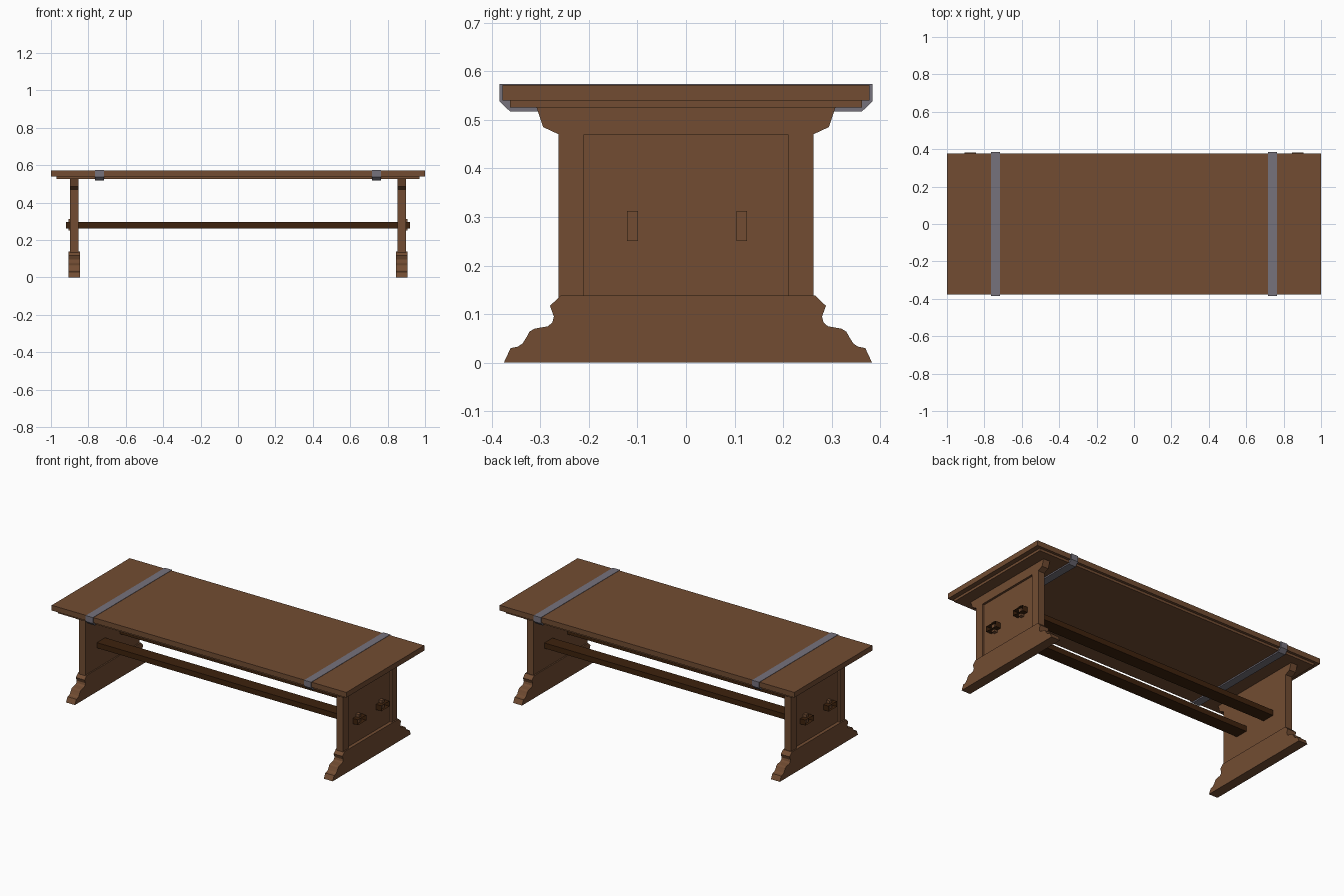
import bpy, bmesh

if "Cube" in bpy.data.objects:
    bpy.data.objects.remove(bpy.data.objects["Cube"])


def material(name, rgb):
    m = bpy.data.materials.new(name)
    m.diffuse_color = (*rgb, 1)
    m.use_nodes = True
    m.node_tree.nodes["Principled BSDF"].inputs["Base Color"].default_value = m.diffuse_color
    return m


WOOD = material("brown wood", (0.168, 0.073, 0.032))
DARK = material("dark wood", (0.048, 0.016, 0.004))
METAL = material("grey metal", (0.18, 0.168, 0.202))


def finish(name, bm, mat, recalc=True):
    if recalc:
        bmesh.ops.recalc_face_normals(bm, faces=bm.faces)
    me = bpy.data.meshes.new(name)
    bm.to_mesh(me)
    bm.free()
    me.materials.append(mat)
    ob = bpy.data.objects.new(name, me)
    bpy.context.collection.objects.link(ob)
    return ob


def box(name, lo, hi, mat, open_ends=False):
    bm = bmesh.new()
    bmesh.ops.create_cube(bm, size=1)
    for v in bm.verts:
        v.co = [lo[i] + (v.co[i] + 0.5) * (hi[i] - lo[i]) for i in range(3)]
    if open_ends:
        bm.normal_update()
        ends = [f for f in bm.faces if abs(f.normal.x) > 0.9]
        bmesh.ops.delete(bm, geom=ends, context='FACES_ONLY')
    return finish(name, bm, mat)


def prism(name, half, x0, x1, mat, shift=0.0):
    """Extrude a (y, z) half profile, mirrored in y, from x0 to x1."""
    pts = half + [(-y, z) for y, z in reversed(half)]
    bm = bmesh.new()
    f = bm.faces.new([bm.verts.new((x0, y + shift, z)) for y, z in pts])
    r = bmesh.ops.extrude_face_region(bm, geom=[f])
    for v in r["geom"]:
        if isinstance(v, bmesh.types.BMVert):
            v.co.x = x1
    return finish(name, bm, mat)


# table top: main slab and smaller plate below
box("top_slab", (-1, -0.378, 0.54), (1, 0.378, 0.572), WOOD)
box("under_plate", (-0.97, -0.362, 0.525), (0.97, 0.362, 0.54), WOOD)

foot = [(0.379, 0), (0.365, 0.03), (0.350, 0.033), (0.340, 0.040), (0.332, 0.053),
        (0.326, 0.064), (0.316, 0.070), (0.288, 0.075), (0.279, 0.083), (0.276, 0.095),
        (0.284, 0.117), (0.262, 0.138)]
leg = [(0.262, 0.13), (0.262, 0.47), (0.294, 0.485), (0.308, 0.527)]
band = [(0.362, 0.517), (0.384, 0.538), (0.384, 0.574)]

for s, side in ((-1, "left"), (1, "right")):
    # leg board, thin core with a raised frame on its outer face
    prism(side + "_leg_core", leg, s * 0.853, s * 0.884, WOOD)
    stile = [(0.21, 0.13), (0.262, 0.13), (0.262, 0.47), (0.294, 0.485), (0.308, 0.527),
             (0, 0.527), (0, 0.47), (0.21, 0.47)]
    for m, half in ((-1, "front"), (1, "back")):
        bm = bmesh.new()
        f = bm.faces.new([bm.verts.new((s * 0.884, m * y, z)) for y, z in stile])
        r = bmesh.ops.extrude_face_region(bm, geom=[f])
        for v in r["geom"]:
            if isinstance(v, bmesh.types.BMVert):
                v.co.x = s * 0.897
        # drop the hidden faces on the centre line
        inner = [g for g in bm.faces if all(abs(v.co.y) < 1e-6 for v in g.verts)]
        bmesh.ops.delete(bm, geom=inner, context='FACES')
        finish(f"{side}_leg_frame_{half}", bm, WOOD)
    # moulded foot
    prism(side + "_foot", foot, s * 0.845, s * 0.905, WOOD, shift=0.004)
    # metal strap round the top
    prism(side + "_strap", band, s * 0.717, s * 0.765, METAL)
    # wedge pegs through the stretcher ends
    for y in (-0.11, 0.115):
        x0, x1 = sorted((s * 0.88, s * 0.905))
        box(side + "_peg", (x0, y - 0.011, 0.25), (x1, y + 0.011, 0.312), WOOD)

# long stretchers, hollow at the ends
for y, n in ((-0.11, "front"), (0.115, "back")):
    box(n + "_stretcher", (-0.92, y - 0.04, 0.262), (0.92, y + 0.04, 0.295), DARK, open_ends=True)
